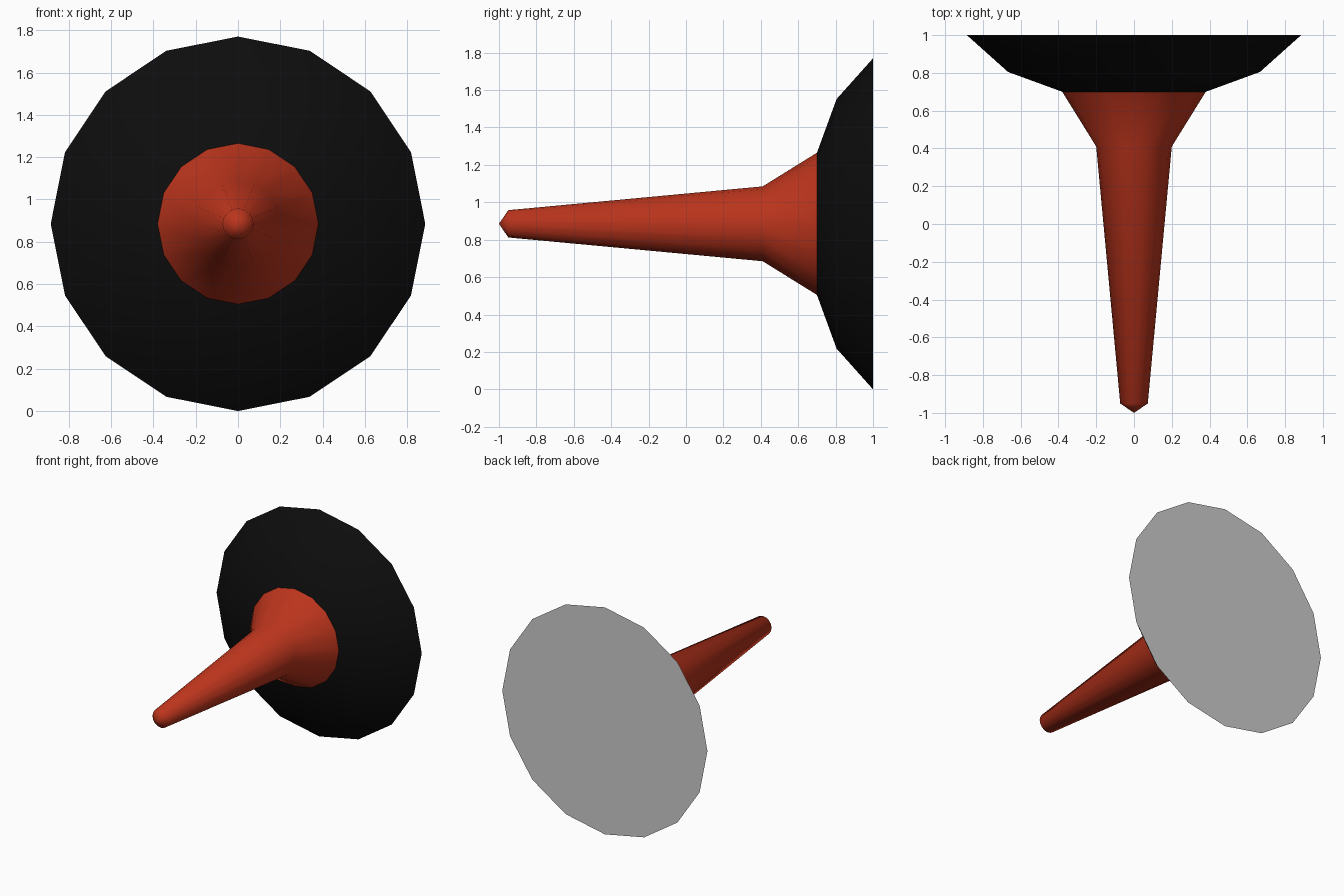
import bpy, bmesh, math

if "Cube" in bpy.data.objects:
    bpy.data.objects.remove(bpy.data.objects["Cube"])

SIDES = 16
AXIS_Z = 0.885


def material(name, color):
    mat = bpy.data.materials.new(name)
    mat.diffuse_color = (*color, 1)
    mat.use_nodes = True
    mat.node_tree.nodes["Principled BSDF"].inputs["Base Color"].default_value = mat.diffuse_color
    return mat


def turned(name, profile, mat=None, cap=False, smooth=True):
    """Turn (y, radius) points around the horizontal y axis."""
    bm = bmesh.new()
    rings = []
    for y, r in profile:
        if r == 0:
            rings.append([bm.verts.new((0, y, AXIS_Z))] * SIDES)
            continue
        rings.append([bm.verts.new((r * math.sin(a), y, AXIS_Z + r * math.cos(a)))
                      for a in (2 * math.pi * i / SIDES for i in range(SIDES))])
    for a, b in zip(rings, rings[1:]):
        for i in range(SIDES):
            j = (i + 1) % SIDES
            corners = dict.fromkeys((a[i], a[j], b[j], b[i]))
            bm.faces.new(list(corners)).smooth = smooth
    if cap:
        bm.faces.new(rings[-1])
    bm.normal_update()
    # Outward normals: sides face away from the axis, the cap faces the back
    for f in bm.faces:
        c = f.calc_center_median()
        out = f.normal.x * c.x + f.normal.z * (c.z - AXIS_Z)
        if (f.normal.y < 0) if len(f.verts) == SIDES else (out < 0):
            f.normal_flip()
    mesh = bpy.data.meshes.new(name)
    bm.to_mesh(mesh)
    bm.free()
    obj = bpy.data.objects.new(name, mesh)
    bpy.context.collection.objects.link(obj)
    if mat:
        mesh.materials.append(mat)
    return obj


red = material("red", (0.5, 0.035, 0.012))
black = material("black", (0.004, 0.004, 0.004))

# Tapered handle with a blunt tip, flaring out into the disc
turned("handle", [(-1, 0), (-0.95, 0.073), (0.41, 0.2), (0.70, 0.38)], red)

# Dish-shaped flange
turned("flange", [(0.70, 0.38), (0.805, 0.667), (1.0, 0.885)], black)

# Flat grey back face
turned("back_face", [(1.0, 0.885)], cap=True)
